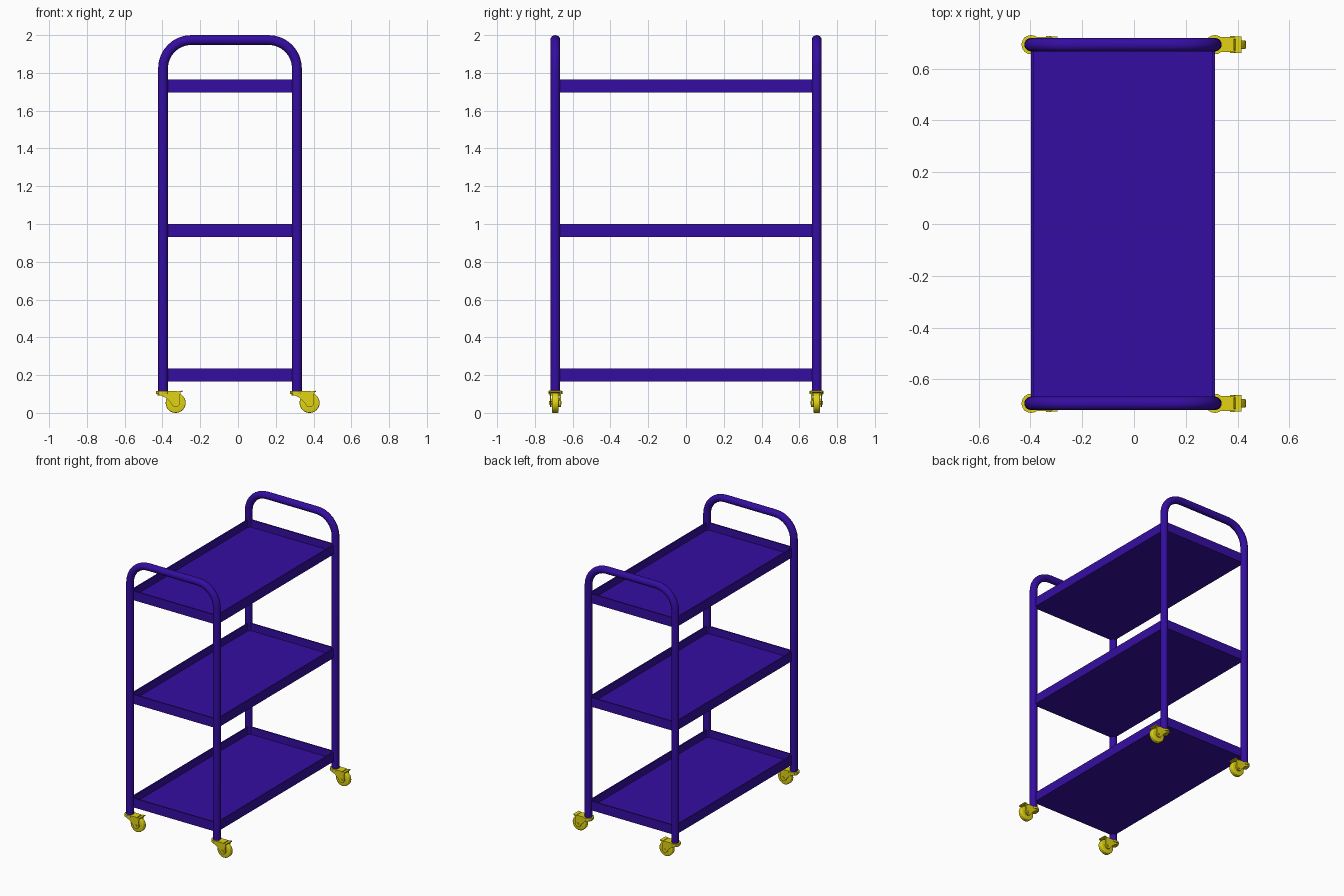
import bpy, bmesh, math
from mathutils import Matrix, Vector

if "Cube" in bpy.data.objects:
    bpy.data.objects.remove(bpy.data.objects["Cube"])

XL, XR, Y = -0.397, 0.312, 0.692   # leg centre lines
R = 0.026                          # tube radius


def material(name, color):
    m = bpy.data.materials.new(name)
    m.diffuse_color = color
    m.use_nodes = True
    m.node_tree.nodes["Principled BSDF"].inputs["Base Color"].default_value = m.diffuse_color
    return m


purple = material("purple_paint", (0.035, 0.004, 0.36, 1))
yellow = material("yellow_plastic", (0.75, 0.65, 0.006, 1))


def finish(bm, name, mat, angle=35):
    bmesh.ops.recalc_face_normals(bm, faces=bm.faces)
    me = bpy.data.meshes.new(name)
    bm.to_mesh(me)
    bm.free()
    me.materials.append(mat)
    me.polygons.foreach_set("use_smooth", [True] * len(me.polygons))
    me.set_sharp_from_angle(angle=math.radians(angle))
    return me


def place(me, name, loc=(0, 0, 0)):
    ob = bpy.data.objects.new(name, me)
    ob.location = loc
    bpy.context.collection.objects.link(ob)
    return ob


def cylinder(bm, r, depth, loc, axis="Z", seg=24, bevel=0):
    rot = Matrix.Rotation(math.pi / 2, 4, "X") if axis == "Y" else Matrix()
    vs = bmesh.ops.create_cone(bm, cap_ends=True, segments=seg, radius1=r, radius2=r,
                               depth=depth, matrix=Matrix.Translation(loc) @ rot)["verts"]
    if bevel:
        rims = {e for v in vs for e in v.link_edges if any(len(f.verts) > 4 for f in e.link_faces)}
        bmesh.ops.bevel(bm, geom=list(rims), offset=bevel, segments=3, profile=0.5, affect="EDGES")


def plate(bm, pts, y0, y1):
    """Extrude an xz outline from y0 to y1."""
    f = bm.faces.new([bm.verts.new((x, y0, z)) for x, z in pts])
    ext = bmesh.ops.extrude_face_region(bm, geom=[f])["geom"]
    bmesh.ops.translate(bm, vec=(0, y1 - y0, 0),
                        verts=[g for g in ext if isinstance(g, bmesh.types.BMVert)])


def arc(cx, cz, r, a0, a1, n):
    return [(cx + r * math.cos(math.radians(a0 + (a1 - a0) * i / n)),
             cz + r * math.sin(math.radians(a0 + (a1 - a0) * i / n))) for i in range(n + 1)]


# End frames: bent tube swept along an inverted U
def end_frame(name, y):
    top, b = 2 - R, 0.15
    path = ([(XL, 0.112)] + arc(XL + b, top - b, b, 180, 90, 8)
            + arc(XR - b, top - b, b, 90, 0, 8) + [(XR, 0.112)])
    bm = bmesh.new()
    rings = []
    for i, (x, z) in enumerate(path):
        a, c = path[max(i - 1, 0)], path[min(i + 1, len(path) - 1)]
        t = Vector((c[0] - a[0], 0, c[1] - a[1])).normalized()
        if i in (1, len(path) - 2):
            t = Vector((0, 0, 1 if i == 1 else -1))
        side = Vector((t.z, 0, -t.x))
        rings.append([bm.verts.new(Vector((x, y, z)) + R * (math.cos(k * math.pi / 10) * side
                      + math.sin(k * math.pi / 10) * Vector((0, 1, 0)))) for k in range(20)])
    for p, q in zip(rings, rings[1:]):
        for k in range(20):
            bm.faces.new((p[k], p[k - 1], q[k - 1], q[k]))
    bm.faces.new(rings[0])
    bm.faces.new(rings[-1])
    place(finish(bm, name, purple), name)


end_frame("front_frame", -Y)
end_frame("back_frame", Y)

# Trays: shallow open boxes between the leg centre lines
bm = bmesh.new()
bmesh.ops.create_cube(bm, size=1, matrix=Matrix.Diagonal((XR - XL, 2 * Y, 0.068, 1)))
top = max(bm.faces, key=lambda f: f.calc_center_median().z)
bmesh.ops.inset_region(bm, faces=[top], thickness=0.014)
floor = bmesh.ops.extrude_discrete_faces(bm, faces=[top])["faces"][0]
bmesh.ops.translate(bm, vec=(0, 0, -0.054), verts=floor.verts)
tray = finish(bm, "tray", purple)
for name, z in (("bottom_tray", 0.2), ("middle_tray", 0.965), ("top_tray", 1.73)):
    place(tray, name, ((XL + XR) / 2, 0, z))

# Caster wheel with hub and axle
WX, WZ, WR = 0.067, 0.053, 0.053
bm = bmesh.new()
cylinder(bm, WR, 0.034, (WX, 0, WZ), "Y", 32, 0.006)
cylinder(bm, 0.022, 0.042, (WX, 0, WZ), "Y", 20)
cylinder(bm, 0.009, 0.066, (WX, 0, WZ), "Y", 12)
wheel = finish(bm, "caster_wheel", yellow)

# Caster fork: swivel disc, two cheeks, bridge and brake tab
bm = bmesh.new()
cylinder(bm, 0.037, 0.014, (0, 0, 0.108))
cylinder(bm, 0.03, 0.012, (0, 0, 0.097))
cheek = ([(-0.025, 0.112), (-0.025, 0.098), (0.015, 0.08), (0.04, 0.055)]
         + arc(WX, WZ, 0.022, 200, 350, 8) + [(0.088, 0.085), (0.094, 0.112)])
for s in (-1, 1):
    plate(bm, cheek, s * 0.022, s * 0.029)
plate(bm, [(-0.02, 0.115), (-0.02, 0.108), (0.074, 0.108), (0.074, 0.115)], -0.029, 0.029)
plate(bm, [(0.076, 0.106), (0.08, 0.114), (0.102, 0.118), (0.102, 0.111)], -0.032, 0.032)
fork = finish(bm, "caster_fork", yellow)

for end, y in (("front", -Y), ("back", Y)):
    for side, x in (("left", XL), ("right", XR)):
        place(wheel, f"{end}_{side}_caster_wheel", (x, y, 0))
        place(fork, f"{end}_{side}_caster_fork", (x, y, 0))
